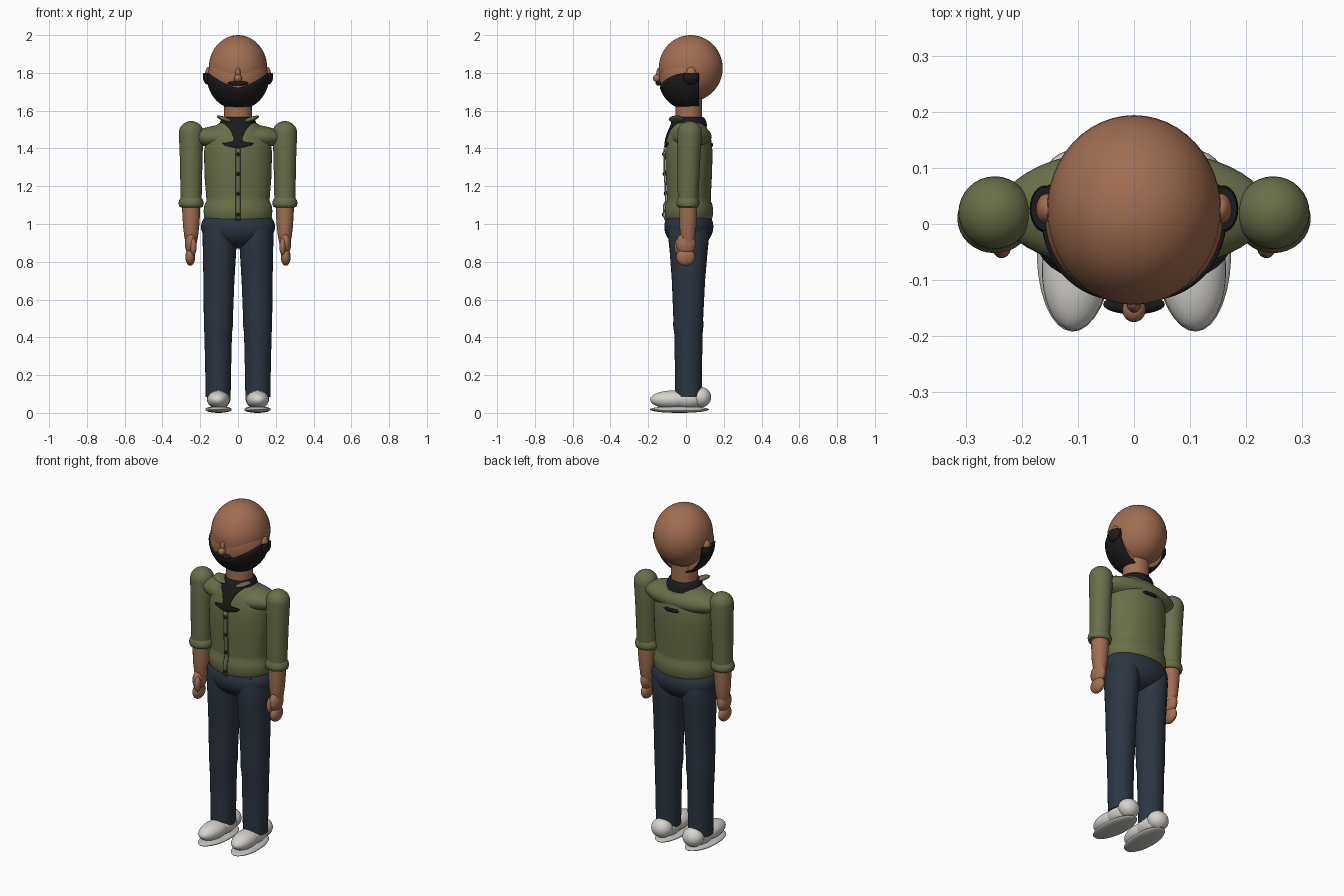
import bpy, bmesh, math
from mathutils import Vector, Euler

if "Cube" in bpy.data.objects:
    bpy.data.objects.remove(bpy.data.objects["Cube"])


def material(name, rgb):
    m = bpy.data.materials.new(name)
    m.diffuse_color = (*rgb, 1)
    m.use_nodes = True
    m.node_tree.nodes["Principled BSDF"].inputs["Base Color"].default_value = m.diffuse_color
    return m


SKIN = material("skin", (0.36, 0.155, 0.083))
GREEN = material("olive_cloth", (0.142, 0.157, 0.066))
NAVY = material("navy_cloth", (0.026, 0.036, 0.055))
BLACK = material("black", (0.011, 0.011, 0.011))
WHITE = material("shoe_white", (0.68, 0.66, 0.62))
SOLE = material("sole_grey", (0.55, 0.54, 0.52))


def finish(name, bm, mat):
    bmesh.ops.recalc_face_normals(bm, faces=bm.faces)
    me = bpy.data.meshes.new(name)
    bm.to_mesh(me)
    bm.free()
    me.materials.append(mat)
    ob = bpy.data.objects.new(name, me)
    bpy.context.collection.objects.link(ob)
    bpy.ops.object.select_all(action='DESELECT')
    ob.select_set(True)
    bpy.context.view_layer.objects.active = ob
    bpy.ops.object.shade_smooth_by_angle(angle=math.radians(50))
    return ob


def clip(bm, co, no, fill=True):
    """Remove everything on the side the normal points to."""
    geom = bm.verts[:] + bm.edges[:] + bm.faces[:]
    r = bmesh.ops.bisect_plane(bm, geom=geom, plane_co=co, plane_no=no, clear_outer=True)
    if fill:
        edges = [e for e in r['geom_cut'] if isinstance(e, bmesh.types.BMEdge)]
        bmesh.ops.edgeloop_fill(bm, edges=edges)


def ellipsoid(name, c, r, mat, rot=(0, 0, 0), cut=None, seg=32):
    bm = bmesh.new()
    bmesh.ops.create_uvsphere(bm, u_segments=seg, v_segments=seg // 2, radius=1)
    turn = Euler(rot).to_matrix()
    for v in bm.verts:
        v.co = turn @ Vector(a * b for a, b in zip(v.co, r)) + Vector(c)
    if cut:
        clip(bm, *cut)
    return finish(name, bm, mat)


def loft(name, rows, mat, seg=32):
    """Stack of elliptical rings: (z, cx, cy, rx, ry)."""
    bm = bmesh.new()
    rings = []
    for z, cx, cy, rx, ry in rows:
        rings.append([bm.verts.new((cx + rx * math.cos(a), cy + ry * math.sin(a), z))
                      for a in (2 * math.pi * i / seg for i in range(seg))])
    for a, b in zip(rings, rings[1:]):
        for i in range(seg):
            j = (i + 1) % seg
            bm.faces.new((a[i], a[j], b[j], b[i]))
    bm.faces.new(rings[0])
    bm.faces.new(rings[-1])
    return finish(name, bm, mat)


# Head, neck, nose
ellipsoid("head", (0, 0.025, 1.825), (0.155, 0.169, 0.175), SKIN, seg=48)
loft("neck", [(1.48, 0, 0.015, 0.073, 0.07), (1.72, 0, 0.015, 0.073, 0.07)], SKIN)
ellipsoid("nose_tip", (0, -0.152, 1.772), (0.021, 0.023, 0.021), SKIN, seg=20)
ellipsoid("nose_bridge", (0, -0.138, 1.795), (0.014, 0.02, 0.035), SKIN, seg=16)

# Jaw and beard share one rounded form
BC, BR = Vector((0, 0.01, 1.78)), Vector((0.165, 0.158, 0.175))
ellipsoid("jaw", BC, BR - Vector((0.006, 0.006, 0.006)), SKIN,
          cut=((0, 0.06, 0), (0, 1, 0)), seg=48)


def beard():
    bm = bmesh.new()
    seg, rows = 64, 16
    grid = []
    for i in range(seg):
        a = 2 * math.pi * i / seg
        t = abs(math.cos(a))
        top = 1.8 if math.sin(a) > 0 else 1.718 + 0.082 * t ** 1.5
        p0 = math.asin((top - BC.z) / BR.z)
        col = []
        for k in range(rows + 1):
            p = p0 + (-math.pi / 2 + 0.02 - p0) * k / rows
            col.append(bm.verts.new((BC.x + BR.x * math.cos(p) * math.cos(a),
                                     BC.y + BR.y * math.cos(p) * math.sin(a),
                                     BC.z + BR.z * math.sin(p))))
        grid.append(col)
    for i in range(seg):
        a, b = grid[i], grid[(i + 1) % seg]
        for k in range(rows):
            bm.faces.new((a[k], a[k + 1], b[k + 1], b[k]))
    bm.faces.new([c[-1] for c in grid])
    clip(bm, (0, 0.07, 0), (0, 1, 0), fill=False)
    ob = finish("beard", bm, BLACK)
    ob.modifiers.new("thickness", 'SOLIDIFY').thickness = 0.008


beard()
ellipsoid("moustache", (0, -0.143, 1.745), (0.055, 0.018, 0.013), BLACK, seg=24)

# Torso, with its surface reused for the fitted strips
CY = 0.015
TORSO = [(1.02, 0.170, 0.118), (1.035, 0.179, 0.126), (1.07, 0.182, 0.128),
         (1.10, 0.178, 0.126), (1.12, 0.168, 0.117), (1.14, 0.168, 0.116),
         (1.25, 0.177, 0.122), (1.38, 0.180, 0.126), (1.45, 0.170, 0.118),
         (1.50, 0.140, 0.100), (1.53, 0.105, 0.085), (1.55, 0.075, 0.072)]
loft("shirt_body", [(z, 0, CY, rx, ry) for z, rx, ry in TORSO], GREEN, 48)
YC, YR = (0, 0.025, 1.46), (0.24, 0.11, 0.072)
ellipsoid("shirt_yoke", YC, YR, GREEN, seg=48)


def surface_y(x, z, side):
    """Outermost shirt surface: side -1 is front, 1 is back."""
    for (z0, rx0, ry0), (z1, rx1, ry1) in zip(TORSO, TORSO[1:]):
        if z <= z1:
            break
    f = (z - z0) / (z1 - z0)
    rx, ry = rx0 + (rx1 - rx0) * f, ry0 + (ry1 - ry0) * f
    d = CY * side + ry * math.sqrt(max(0, 1 - (x / rx) ** 2))
    q = 1 - (x / YR[0]) ** 2 - ((z - YC[2]) / YR[2]) ** 2
    if q > 0:
        d = max(d, YC[1] * side + YR[1] * math.sqrt(q))
    return side * d


def strip(name, rows, mat, side, lift):
    """Thin cloth strip over the shirt: rows of (z, half width)."""
    bm = bmesh.new()
    n = 10
    grid = [[bm.verts.new((w * (2 * i / n - 1),
                           surface_y(w * (2 * i / n - 1), z, side) + side * lift, z))
             for i in range(n + 1)] for z, w in rows]
    for a, b in zip(grid, grid[1:]):
        for i in range(n):
            bm.faces.new((a[i], a[i + 1], b[i + 1], b[i]))
    ob = finish(name, bm, mat)
    mod = ob.modifiers.new("thickness", 'SOLIDIFY')
    mod.thickness, mod.offset = 0.008, 0


strip("undershirt_front", [(1.55, 0.08), (1.53, 0.07), (1.51, 0.05), (1.49, 0.036),
                           (1.47, 0.028), (1.45, 0.022), (1.437, 0.028), (1.427, 0.08),
                           (1.415, 0.07), (1.405, 0.02)], BLACK, -1, 0.004)
strip("undershirt_back", [(1.428, 0.035), (1.418, 0.05), (1.41, 0.03)], BLACK, 1, 0.002)
strip("placket", [(1.02 + 0.02 * i, 0.012) for i in range(20)], GREEN, -1, 0.006)
for z in (1.37, 1.265, 1.16, 1.05):
    ellipsoid("button", (0, surface_y(0, z, -1) - 0.01, z), (0.01, 0.006, 0.01), BLACK, seg=12)
loft("neckband", [(1.515, 0, CY, 0.098, 0.098), (1.54, 0, CY, 0.095, 0.093),
                  (1.56, 0, CY, 0.086, 0.084), (1.566, 0, CY, 0.076, 0.074)], BLACK)

# Trousers seat
ellipsoid("trouser_seat", (0, CY, 0.985), (0.196, 0.13, 0.115), NAVY, seg=48)

# Everything that comes in pairs
for s, tag in ((-1, "right_"), (1, "left_")):
    # Ear with the beard wrapping its lower part
    ellipsoid(tag + "ear", (s * 0.155, 0.027, 1.79), (0.02, 0.028, 0.042), SKIN, seg=20)
    ellipsoid(tag + "sideburn", (s * 0.158, 0.027, 1.782), (0.028, 0.042, 0.045), BLACK,
              cut=((0, 0, 1.8), (0, 0, 1)), seg=24)
    ellipsoid(tag + "collar", (s * 0.07, -0.05, 1.555), (0.045, 0.042, 0.012), GREEN,
              rot=(0, -s * 0.35, 0), seg=24)

    # Sleeve with domed shoulder and rolled cuff
    x = s * 0.248
    dome = [(1.482 + 0.063 * math.sin(a), x, 0.02, 0.065 * math.cos(a), 0.065 * math.cos(a))
            for a in (math.pi / 2 * k / 8 for k in range(8))]
    dome.append((1.545, x, 0.02, 0.004, 0.004))
    loft(tag + "sleeve", [(1.10, x, 0.01, 0.055, 0.053), (1.2, x, 0.012, 0.057, 0.056),
                          (1.35, x, 0.016, 0.06, 0.06)] + dome, GREEN)
    loft(tag + "cuff", [(1.088, x, 0.01, 0.052, 0.05), (1.093, x, 0.01, 0.063, 0.058),
                        (1.11, x, 0.01, 0.067, 0.062), (1.127, x, 0.01, 0.063, 0.058),
                        (1.14, x, 0.01, 0.054, 0.052)], GREEN)

    # Forearm and hand
    loft(tag + "forearm", [(0.90, x, 0.01, 0.03, 0.03), (0.93, x, 0.01, 0.036, 0.038),
                           (0.98, x, 0.01, 0.042, 0.044), (1.05, x, 0.012, 0.047, 0.047),
                           (1.12, x, 0.012, 0.048, 0.048)], SKIN)
    ellipsoid(tag + "palm", (s * 0.25, 0, 0.895), (0.031, 0.052, 0.06), SKIN)
    ellipsoid(tag + "fingers", (s * 0.253, -0.002, 0.825), (0.026, 0.05, 0.046), SKIN)
    ellipsoid(tag + "thumb", (s * 0.236, -0.04, 0.88), (0.017, 0.021, 0.044), SKIN, seg=20)

    # Trouser leg
    loft(tag + "trouser_leg",
         [(0.085, s * 0.105, 0.013, 0.066, 0.07), (0.25, s * 0.105, 0.013, 0.069, 0.072),
          (0.42, s * 0.105, 0.013, 0.073, 0.075), (0.46, s * 0.104, 0.012, 0.077, 0.08),
          (0.50, s * 0.104, 0.012, 0.077, 0.079), (0.70, s * 0.101, 0.013, 0.082, 0.088),
          (0.85, s * 0.098, 0.014, 0.088, 0.1), (0.95, s * 0.096, 0.014, 0.092, 0.11),
          (1.02, s * 0.09, 0.014, 0.085, 0.1)], NAVY)

    # Shoe
    turn = (0, 0, s * 0.05)
    ellipsoid(tag + "shoe_toe", (s * 0.104, -0.075, 0.07), (0.06, 0.115, 0.048), WHITE, rot=turn)
    ellipsoid(tag + "shoe_instep", (s * 0.102, 0.01, 0.075), (0.062, 0.1, 0.055), WHITE, rot=turn)
    ellipsoid(tag + "shoe_heel", (s * 0.102, 0.078, 0.083), (0.06, 0.055, 0.054), WHITE)
    ellipsoid(tag + "shoe_sole", (s * 0.103, -0.035, 0.018), (0.07, 0.157, 0.018), SOLE, rot=turn)
